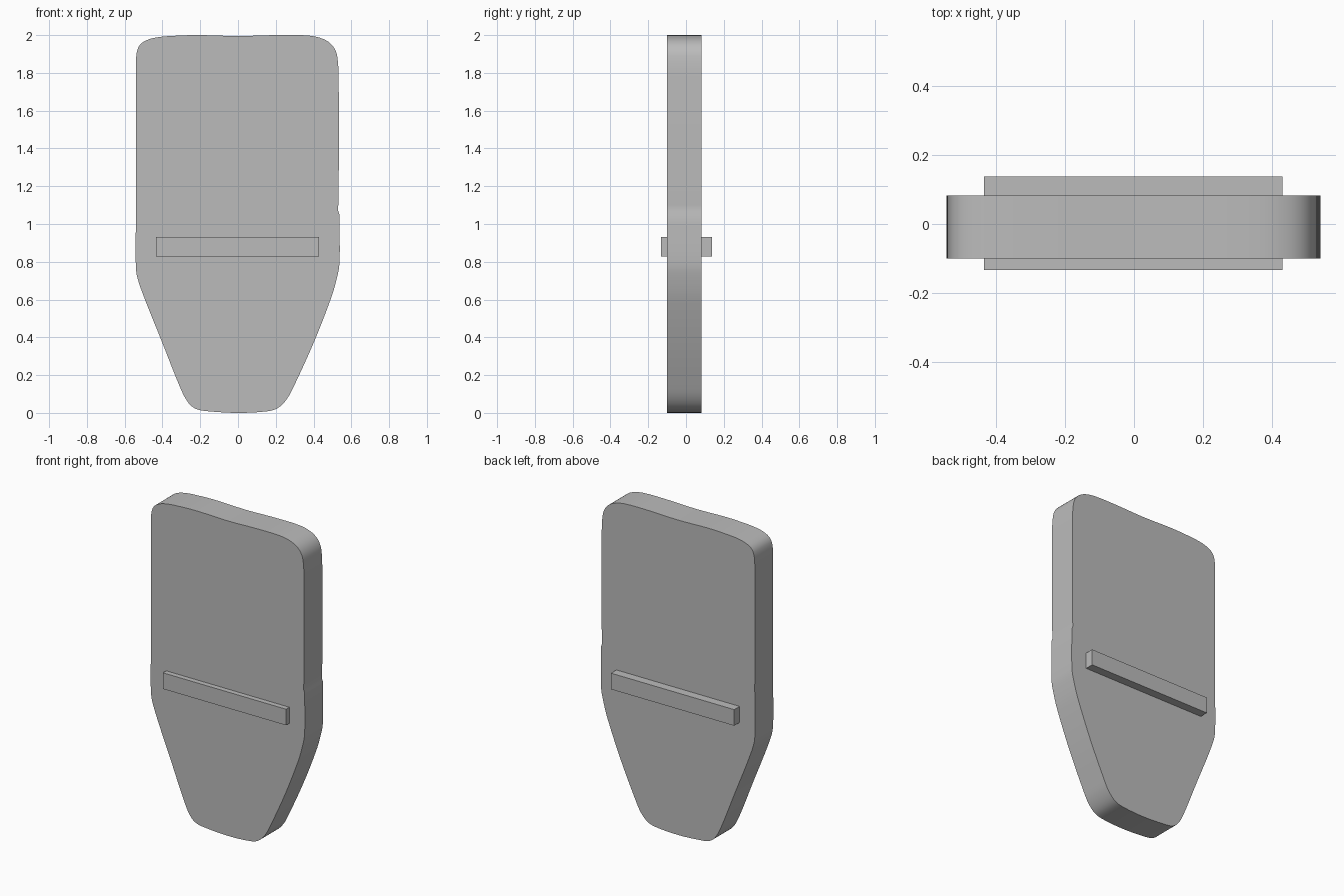
import bpy, bmesh, math
from mathutils import Vector

cube = bpy.data.objects.get("Cube")
if cube:
    bpy.data.objects.remove(cube, do_unlink=True)

grey = bpy.data.materials.new("plain grey")
grey.use_nodes = True
COLOUR = (0.5, 0.5, 0.5, 1)
grey.diffuse_color = COLOUR
grey.node_tree.nodes["Principled BSDF"].inputs["Base Color"].default_value = COLOUR


def smooth_path(points, steps=4):
    """Rounded line through the given points."""
    pts = [Vector(p) for p in points]
    pts = [pts[0]] + pts + [pts[-1]]
    path = []
    for a, b, c, d in zip(pts, pts[1:], pts[2:], pts[3:]):
        # tangents limited by the span, so uneven spacing does not overshoot
        span = (c - b).length
        tb = (c - a).normalized() * span
        tc = (d - b).normalized() * span
        for i in range(steps):
            t = i / steps
            path.append((2*t**3 - 3*t**2 + 1) * b + (t**3 - 2*t**2 + t) * tb
                        + (3*t**2 - 2*t**3) * c + (t**3 - t**2) * tc)
    return path + [pts[-1]]


def extrude_outline(name, outline, front, back):
    """Solid with an x-z outline, running from front to back in y."""
    bm = bmesh.new()
    face = bm.faces.new([bm.verts.new((p[0], front, p[1])) for p in outline])
    result = bmesh.ops.extrude_face_region(bm, geom=[face])
    moved = [v for v in result["geom"] if isinstance(v, bmesh.types.BMVert)]
    bmesh.ops.translate(bm, verts=moved, vec=(0, back - front, 0))
    bmesh.ops.recalc_face_normals(bm, faces=bm.faces)
    mesh = bpy.data.meshes.new(name)
    bm.to_mesh(mesh)
    bm.free()
    mesh.materials.append(grey)
    obj = bpy.data.objects.new(name, mesh)
    bpy.context.collection.objects.link(obj)
    bpy.ops.object.select_all(action='DESELECT')
    obj.select_set(True)
    bpy.context.view_layer.objects.active = obj
    bpy.ops.object.shade_smooth_by_angle(angle=math.radians(30))
    return obj


# Board: tapered lower half, then the upper half with rounded corners
lower = smooth_path([(-0.54, 1.05), (-0.54, 0.76), (-0.515, 0.66), (-0.40, 0.37),
                     (-0.30, 0.12), (-0.26, 0.05), (-0.22, 0.02), (-0.15, 0.008),
                     (0, 0), (0.15, 0.008), (0.21, 0.025), (0.26, 0.075),
                     (0.30, 0.15), (0.40, 0.37), (0.49, 0.60), (0.52, 0.70),
                     (0.537, 0.79), (0.537, 1.05)])
upper = smooth_path([(0.53, 1.07), (0.533, 1.20), (0.533, 1.75), (0.525, 1.89),
                     (0.50, 1.945), (0.45, 1.98), (0.37, 1.998), (0.20, 2.0),
                     (0, 1.995), (-0.20, 2.0), (-0.30, 1.998), (-0.43, 1.988),
                     (-0.50, 1.965), (-0.53, 1.93), (-0.54, 1.86), (-0.54, 1.10)])
extrude_outline("board", lower + upper, -0.10, 0.083)

# Cross bars, the front one in two lengths
def bar(name, x0, x1, front, back):
    extrude_outline(name, [(x0, 0.828), (x1, 0.828), (x1, 0.93), (x0, 0.93)], front, back)

bar("front_bar_right", -0.434, -0.01, -0.133, -0.10)
bar("front_bar_left", -0.01, 0.43, -0.133, -0.10)
bar("back_bar", -0.434, 0.43, 0.083, 0.137)
